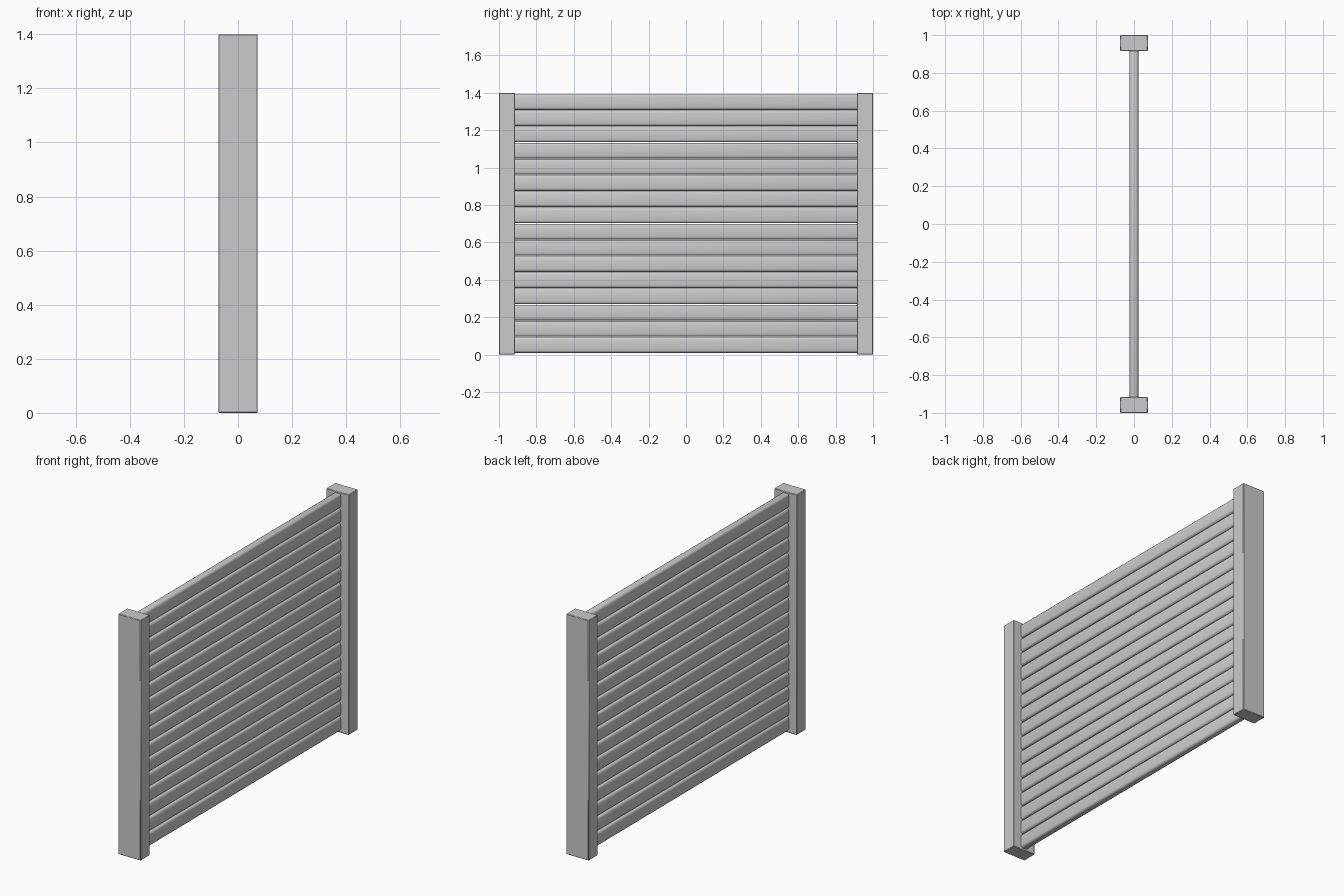
import bpy, math

if "Cube" in bpy.data.objects:
    bpy.data.objects.remove(bpy.data.objects["Cube"])

POST_X, POST_Y, HEIGHT = 0.146, 0.085, 1.4
SLATS, SLAT_H, SLAT_T = 16, 0.083, 0.045
BOTTOM, TOP = 0.01, 1.392


def box(name, size, center, bevel, segments):
    """Box with softened edges."""
    bpy.ops.mesh.primitive_cube_add(size=1, location=center)
    ob = bpy.context.object
    ob.name = name
    ob.scale = size
    bpy.ops.object.transform_apply(location=False, rotation=False, scale=True)
    mod = ob.modifiers.new("soft_edges", 'BEVEL')
    mod.width = bevel
    mod.segments = segments
    bpy.ops.object.modifier_apply(modifier=mod.name)
    bpy.ops.object.shade_smooth_by_angle(angle=math.radians(40))
    return ob


# End posts
for side, label in ((-1, "front"), (1, "back")):
    box(f"{label}_post", (POST_X, POST_Y, HEIGHT),
        (0, side * (1 - POST_Y / 2), HEIGHT / 2), 0.003, 1)

# Stacked horizontal slats with rounded edges, let slightly into the posts
pitch = (TOP - BOTTOM - SLAT_H) / (SLATS - 1)
length = 2 * (1 - POST_Y) + 0.04
for i in range(SLATS):
    box(f"slat_{i + 1}", (SLAT_T, length, SLAT_H),
        (0, 0, BOTTOM + SLAT_H / 2 + i * pitch), 0.014, 3)
